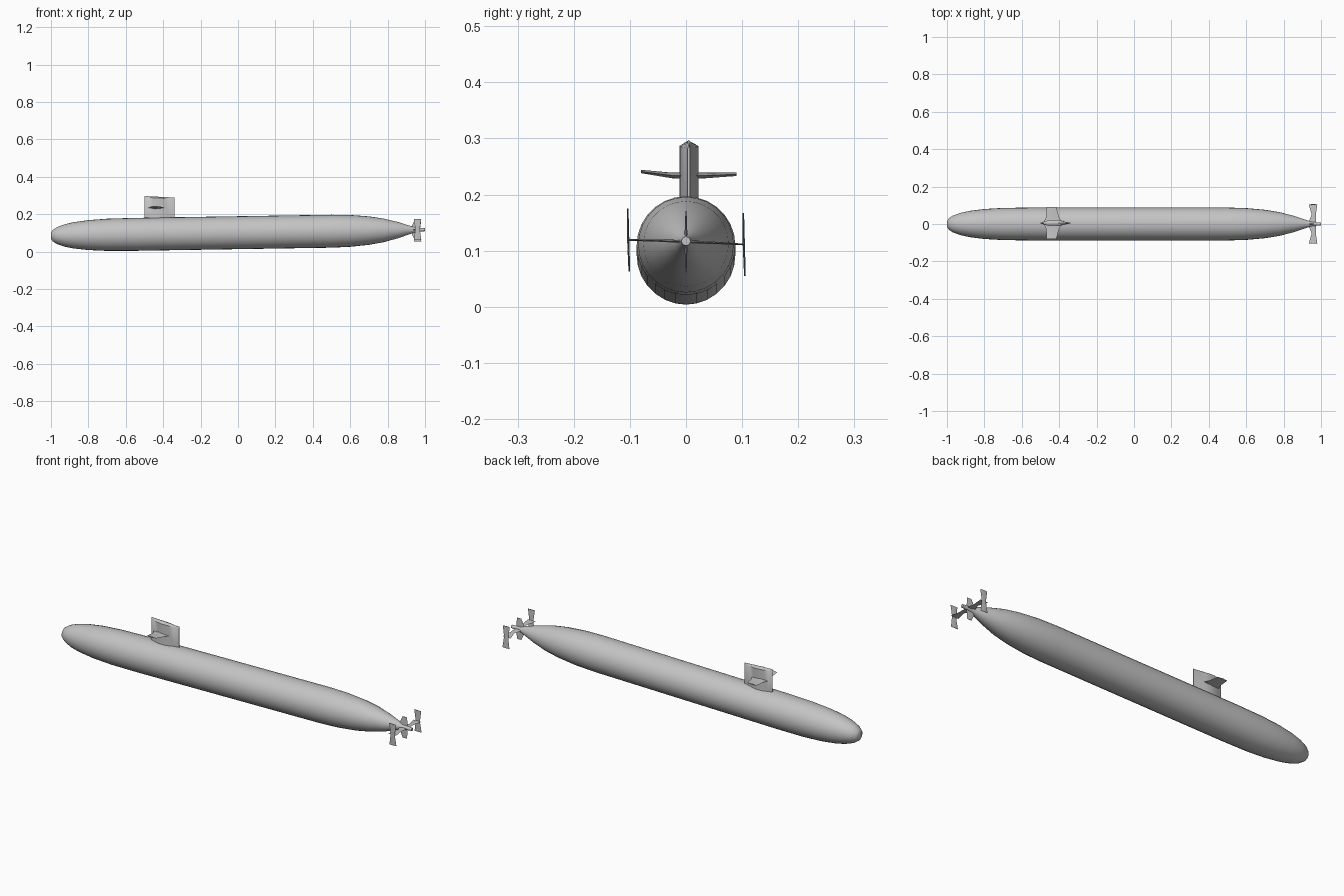
import bpy
import bmesh
from math import cos, sin, pi

cube = bpy.data.objects.get("Cube")
if cube:
    bpy.data.objects.remove(cube, do_unlink=True)

grey = bpy.data.materials.new("light_grey")
grey.use_nodes = True
GREY = (0.55, 0.55, 0.55, 1)
grey.diffuse_color = GREY
grey.node_tree.nodes["Principled BSDF"].inputs["Base Color"].default_value = GREY


def loft(name, rings, angle=40):
    """Skin a list of equal-sized rings and cap both ends."""
    bm = bmesh.new()
    loops = [[bm.verts.new(p) for p in ring] for ring in rings]
    n = len(loops[0])
    for a, b in zip(loops, loops[1:]):
        for i in range(n):
            j = (i + 1) % n
            bm.faces.new((a[i], a[j], b[j], b[i]))
    bm.faces.new(loops[0])
    bm.faces.new(loops[-1])
    bmesh.ops.recalc_face_normals(bm, faces=bm.faces)
    mesh = bpy.data.meshes.new(name)
    bm.to_mesh(mesh)
    bm.free()
    mesh.materials.append(grey)
    obj = bpy.data.objects.new(name, mesh)
    bpy.context.collection.objects.link(obj)
    bpy.ops.object.select_all(action="DESELECT")
    obj.select_set(True)
    bpy.context.view_layer.objects.active = obj
    bpy.ops.object.shade_smooth_by_angle(angle=angle * pi / 180)
    return obj


def axis_z(x):
    """Height of the slightly tilted hull axis."""
    return 0.101 + 0.016 * x


def blade(name, stations, upright=False):
    """Thin fin; each station is (front x, rear x, y, z, half thickness)."""
    rings = []
    for x0, x1, y, z, t in stations:
        xm = x0 + (x1 - x0) * 0.4
        ring = []
        for x, off in ((x0, 0), (xm, t), (x1, 0), (xm, -t)):
            ring.append((x, y + off, z) if upright else (x, y, z + off))
        rings.append(ring)
    return loft(name, rings, 25)


# Hull: blunt nose, long cylinder, tapering tail and hub
profile = [(-1, .014), (-.992, .029), (-.97, .044), (-.93, .059), (-.88, .07),
           (-.8, .08), (-.7, .086), (-.55, .088), (0, .088), (.5, .088),
           (.6, .085), (.7, .076), (.78, .063), (.86, .042), (.92, .022),
           (.95, .012), (.98, .009), (1, .008)]
SIDES = 28
loft("hull", [[(x, r * cos(2 * pi * i / SIDES), axis_z(x) + r * sin(2 * pi * i / SIDES))
               for i in range(SIDES)] for x, r in profile])

# Sail: spear-shaped section with a ridged top sloping aft
half = [(-.5, .002), (-.48, .008), (-.455, .015), (-.43, .017),
        (-.4, .015), (-.37, .007), (-.34, .002)]
SAIL_Y = 0.005


def sail_ring(height, grow):
    outline = [(x, w) for x, w in half] + [(x, -w) for x, w in reversed(half)]
    return [(x, SAIL_Y + w * grow, height - 0.05 * (x + 0.5) * (height > 0.2))
            for x, w in outline]


loft("sail", [sail_ring(.15, 1.2), sail_ring(.195, 1), sail_ring(.29, 1),
              sail_ring(.297, .15)])

# Sail planes
for side, word, tip_y, tip_z in ((1, "left", .09, .236), (-1, "right", -.08, .241)):
    blade(word + "_sail_plane", [
        (-.485, -.385, SAIL_Y, .234, .006),
        (-.47, -.40, SAIL_Y + side * .03, .234, .005),
        (-.467, -.415, tip_y, tip_z, .003)])

# Stern planes with upright end plates, rolled very slightly
for side, word in ((1, "left"), (-1, "right")):
    y = side * .103
    z = .115 - side * .004
    blade(word + "_stern_plane", [
        (.93, .975, 0, .116, .003),
        (.95, .972, side * .05, .116 - side * .002, .002),
        (.935, .98, y, z, .0015)])
    blade(word + "_end_plate", [
        (.94, .98, y + .002, z - .056, .0015),
        (.948, .972, y, z, .002),
        (.94, .98, y - .001, z + .056, .0015)], upright=True)

# Small upright rudders on the tail cone
for side, word in ((1, "upper"), (-1, "lower")):
    blade(word + "_rudder", [
        (.92, .975, 0, .116, .003),
        (.945, .97, 0, .116 + side * .055, .001)], upright=True)
